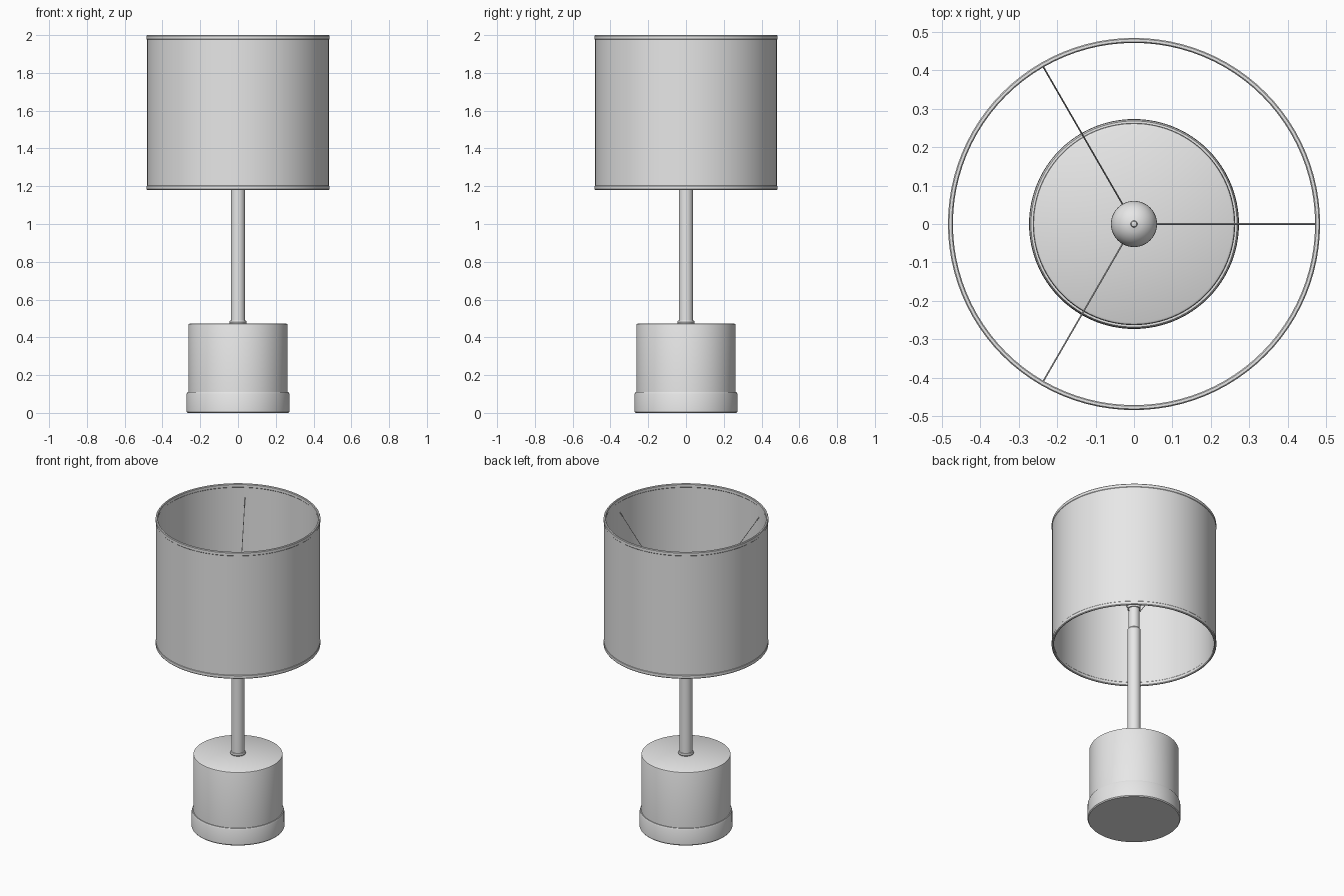
import bpy, bmesh, math
from mathutils import Vector

if "Cube" in bpy.data.objects:
    bpy.data.objects.remove(bpy.data.objects["Cube"])

grey = bpy.data.materials.new("light_grey")
grey.diffuse_color = (0.8, 0.8, 0.8, 1)
grey.use_nodes = True
grey.node_tree.nodes["Principled BSDF"].inputs["Base Color"].default_value = grey.diffuse_color


def finish(name, bm, angle=35):
    """Turn a bmesh into a smooth-shaded grey object."""
    bmesh.ops.recalc_face_normals(bm, faces=bm.faces)
    mesh = bpy.data.meshes.new(name)
    bm.to_mesh(mesh)
    bm.free()
    mesh.materials.append(grey)
    obj = bpy.data.objects.new(name, mesh)
    bpy.context.collection.objects.link(obj)
    bpy.ops.object.select_all(action='DESELECT')
    obj.select_set(True)
    bpy.context.view_layer.objects.active = obj
    bpy.ops.object.shade_smooth_by_angle(angle=math.radians(angle))
    return obj


def lathe(name, profile, steps=64, closed=False):
    """Spin a (radius, height) profile around the z axis."""
    bm = bmesh.new()
    verts = [bm.verts.new((r, 0, z)) for r, z in profile]
    edges = [bm.edges.new(p) for p in zip(verts, verts[1:])]
    if closed:
        edges.append(bm.edges.new((verts[-1], verts[0])))
    bmesh.ops.spin(bm, geom=verts + edges, cent=(0, 0, 0), axis=(0, 0, 1),
                   angle=math.tau, steps=steps, use_duplicate=False)
    bmesh.ops.remove_doubles(bm, verts=bm.verts, dist=1e-5)
    return finish(name, bm)


# Base: wide foot band with the main drum standing in it
lathe("base_band", [(0, 0), (0.268, 0), (0.273, 0.006), (0.272, 0.10),
                    (0.268, 0.11), (0.255, 0.11)], 96)
lathe("base_drum", [(0.255, 0.09), (0.263, 0.09), (0.263, 0.464), (0.261, 0.470),
                    (0.256, 0.473), (0, 0.473)], 96)

# Stem with a small ring at the foot and a narrower neck above
lathe("stem_ring", [(0.036, 0.47), (0.043, 0.472), (0.046, 0.480),
                    (0.043, 0.488), (0.036, 0.490)], 48)
lathe("stem", [(0.038, 0.47), (0.038, 1.285), (0.033, 1.292), (0.033, 1.44)], 48)

# Socket collar and bulb
lathe("socket_collar", [(0.033, 1.425), (0.039, 1.425), (0.039, 1.45), (0, 1.45)], 48)
dome = [(0.06 * math.cos(a), 1.57 + 0.06 * math.sin(a))
        for a in (math.radians(d) for d in range(-30, 80, 10))]
lathe("bulb", [(0.032, 1.45), (0.034, 1.49), (0.042, 1.52)] + dome
      + [(0.009, 1.629), (0.007, 1.636), (0, 1.638)], 48)

# Drum shade: thin wall and a rim at each end
lathe("shade_wall", [(0.482, 1.19), (0.482, 1.99), (0.473, 1.99), (0.473, 1.19)],
      96, closed=True)
for name, z in (("lower_rim", 1.18), ("upper_rim", 1.975)):
    lathe(name, [(0.474, z), (0.481, z), (0.484, z + 0.004), (0.484, z + 0.021),
                 (0.481, z + 0.025), (0.474, z + 0.025), (0.471, z + 0.021),
                 (0.471, z + 0.004)], 96, closed=True)

# Three thin wires rising from the collar to the shade
for i in range(3):
    a = math.tau * i / 3
    start = Vector((0.036 * math.cos(a), 0.036 * math.sin(a), 1.40))
    end = Vector((0.474 * math.cos(a), 0.474 * math.sin(a), 1.91))
    bm = bmesh.new()
    bmesh.ops.create_cone(bm, cap_ends=True, segments=8, radius1=0.002,
                          radius2=0.002, depth=(end - start).length)
    bmesh.ops.rotate(bm, verts=bm.verts,
                     matrix=(end - start).to_track_quat('Z', 'Y').to_matrix())
    bmesh.ops.translate(bm, verts=bm.verts, vec=(start + end) / 2)
    finish(f"shade_wire_{i + 1}", bm, 60)
